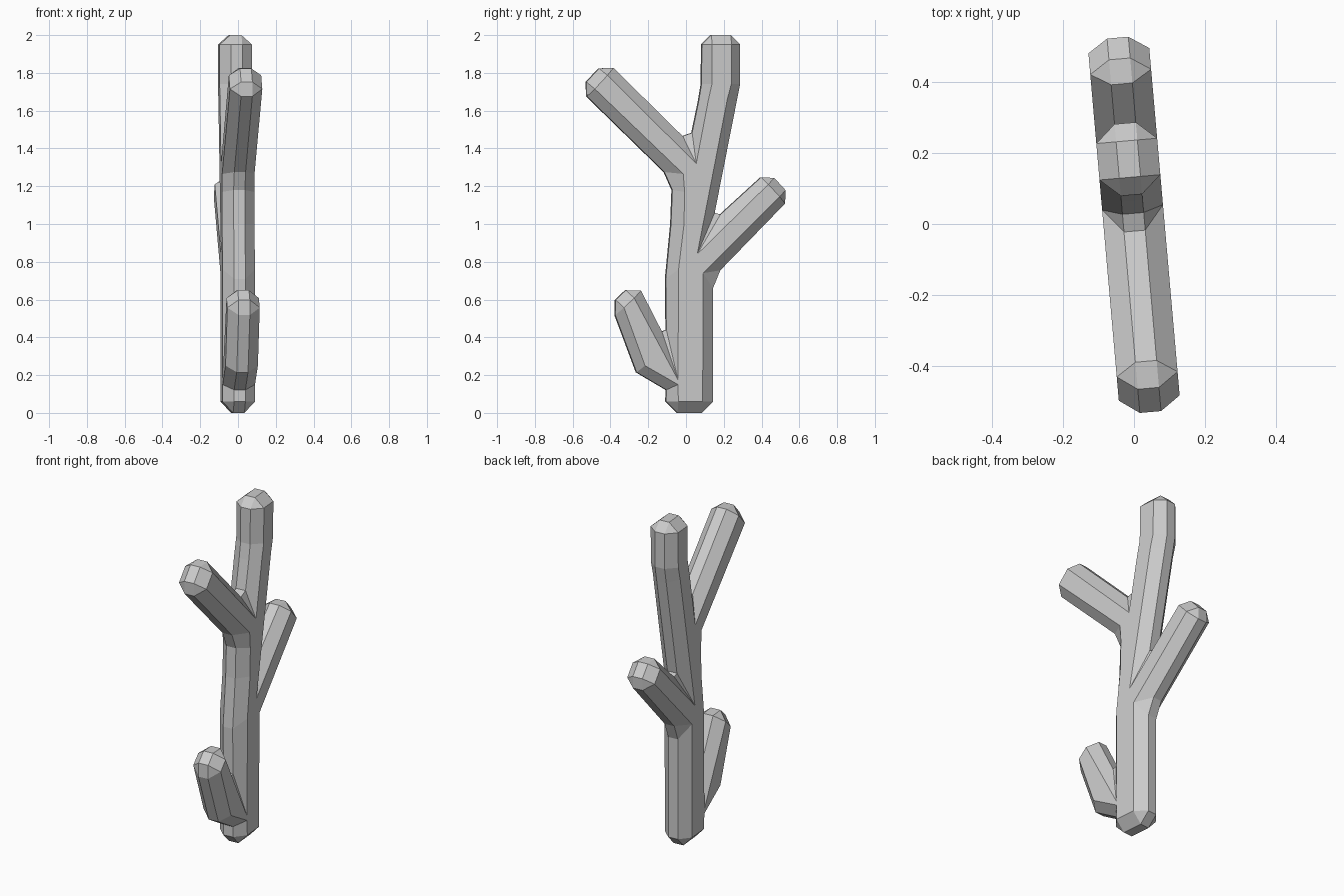
import bpy, bmesh
from math import radians, sin, cos
from mathutils import Vector

if "Cube" in bpy.data.objects:
    bpy.data.objects.remove(bpy.data.objects["Cube"])

FLAT, RIM, TURN = 0.086, 0.03, radians(5)   # half thickness of broad face, of rim, turn about z


def joint(inner, *outers):
    """One point of the broad face and the rim point(s) next to it."""
    return [(Vector(inner), [Vector(o) for o in outers])]


def tip(a, b, w=0.05):
    """Chamfered limb end between broad-face corners a and b."""
    a, b = Vector(a), Vector(b)
    d = (b - a).normalized()
    t = Vector((d.y, -d.x))
    return [(a, [a - d * w, a + t * w]), (b, [b + t * w, b + d * w])]


# Outline in the (y, z) plane, counter-clockwise
outline = (
    tip((-.048, .06), (.081, .06), .06)                       # foot
    + joint((.083, .74), (.141, .66), (.18, .755))            # under right branch
    + tip((.49, 1.145), (.43, 1.21))                          # right branch end
    + joint((.052, .84), (.18, 1.05), (.15, 1.06))            # right crotch
    + joint((.212, 1.66), (.267, 1.65))
    + joint((.233, 1.74), (.285, 1.74))
    + tip((.235, 1.95), (.132, 1.95))                         # top of stem
    + joint((.13, 1.74), (.08, 1.74))
    + joint((.11, 1.65), (.065, 1.65))
    + joint((.047, 1.32), (.03, 1.483), (-.02, 1.465))        # left crotch
    + tip((-.425, 1.787), (-.492, 1.715), .054)               # left branch end
    + joint((-.022, 1.265), (-.117, 1.275))
    + joint((-.015, 1.17), (-.075, 1.18))
    + joint((-.018, 1.0), (-.082, 1.0))
    + joint((-.047, .76), (-.11, .71))
    + joint((-.05, .175), (-.107, .44), (-.13, .43))          # low crotch
    + tip((-.283, .608), (-.337, .557), .057)                 # low branch end
    + joint((-.225, .25), (-.265, .215))                      # low branch elbow
    + joint((-.05, .15), (-.107, .122))
)

bm = bmesh.new()


def vert(p, n):
    return bm.verts.new((n * cos(TURN) - p.x * sin(TURN),
                         n * sin(TURN) + p.x * cos(TURN), p.y))


# Broad faces and the bevels down to the rim, on both sides
rims = []
for side in (1, -1):
    inner = [vert(p, side * FLAT) for p, _ in outline]
    outer = [[vert(o, side * RIM) for o in os] for _, os in outline]
    bm.faces.new(inner)
    for i in range(len(inner)):
        j = (i + 1) % len(inner)
        if len(outer[i]) == 2:
            bm.faces.new((inner[i], outer[i][0], outer[i][1]))
        bm.faces.new((inner[i], outer[i][-1], outer[j][0], inner[j]))
    rims.append([v for group in outer for v in group])

# Rim strip joining the sides
for i in range(len(rims[0])):
    j = (i + 1) % len(rims[0])
    bm.faces.new((rims[0][i], rims[1][i], rims[1][j], rims[0][j]))

bmesh.ops.recalc_face_normals(bm, faces=bm.faces)
mesh = bpy.data.meshes.new("branching_stem")
bm.to_mesh(mesh)
bm.free()
bpy.context.collection.objects.link(bpy.data.objects.new("branching_stem", mesh))
